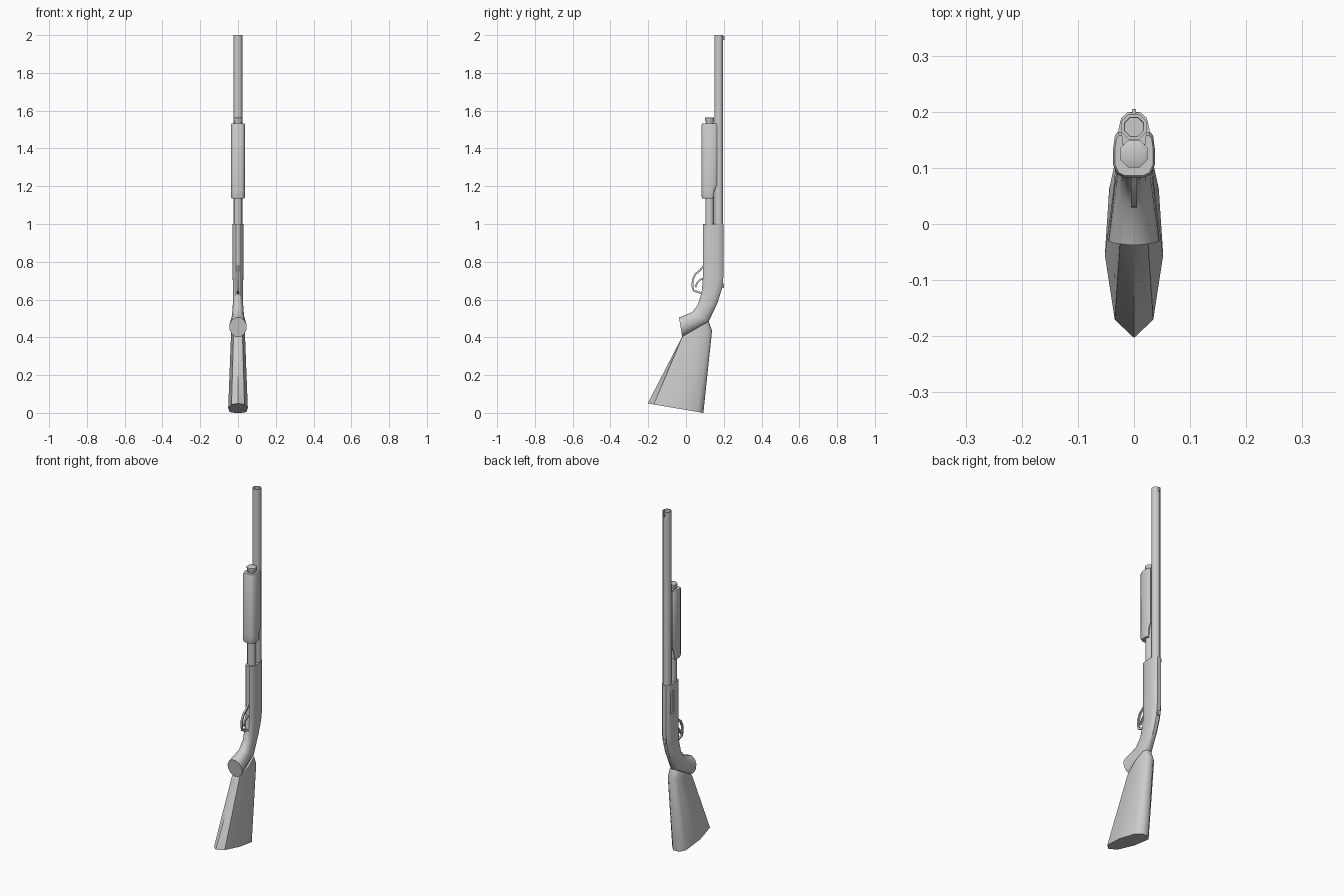
import bpy, bmesh
from math import sin, cos, pi, radians, copysign
from mathutils import Vector

if "Cube" in bpy.data.objects:
    bpy.data.objects.remove(bpy.data.objects["Cube"])


def loft(name, rings, angle=40, closed=False):
    """Skin a list of equal-length rings and cap both ends."""
    bm = bmesh.new()
    vs = [[bm.verts.new(p) for p in r] for r in rings]
    n = len(vs[0])
    pairs = list(zip(vs, vs[1:]))
    for a, b in pairs:
        for i in range(n):
            j = (i + 1) % n
            bm.faces.new((a[i], a[j], b[j], b[i]))
    bm.faces.new(vs[0])
    bm.faces.new(vs[-1])
    bmesh.ops.recalc_face_normals(bm, faces=bm.faces)
    me = bpy.data.meshes.new(name)
    bm.to_mesh(me)
    bm.free()
    ob = bpy.data.objects.new(name, me)
    bpy.context.collection.objects.link(ob)
    smooth(ob, angle)
    return ob


def smooth(ob, angle):
    ob.data.shade_smooth()
    ob.data.set_sharp_from_angle(angle=radians(angle))


def turned(name, y, prof, n=8, angle=50):
    """Solid of revolution around a vertical axis; prof = (radius, z)."""
    rings = [[(r * cos(2 * pi * (i + .5) / n), y + r * sin(2 * pi * (i + .5) / n), z)
              for i in range(n)] for r, z in prof]
    return loft(name, rings, angle)


def oval(front, back, hw, e, n=12):
    """Superellipse ring spanning front to back points in the side plane."""
    f, b = Vector((0, *front)), Vector((0, *back))
    pw = lambda v: copysign(abs(v) ** (2 / e), v)
    m = pw(cos(pi / n))
    out = []
    for i in range(n):
        t = 2 * pi * (i + .5) / n
        p = f.lerp(b, .5 + .5 * pw(sin(t)) / m)
        p.x = hw * pw(cos(t)) / m
        out.append(p)
    return out


def mirrored(half):
    """Close a half outline of (x, y...) points over x = 0."""
    return half + [(-p[0], *p[1:]) for p in reversed(half) if p[0] > 0]


def box(name, x, y, z):
    ring = lambda h: [(x[0], y[0], h), (x[1], y[0], h), (x[1], y[1], h), (x[0], y[1], h)]
    return loft(name, [ring(z[0]), ring(z[1])], 30)


def strip(name, path, hw, t):
    """Flat bar following a path in the side plane."""
    pts = [Vector(p) for p in path]
    rings = []
    for i, p in enumerate(pts):
        d = (pts[min(i + 1, len(pts) - 1)] - pts[max(i - 1, 0)]).normalized()
        o = Vector((-d.y, d.x)) * t / 2
        a, b = p + o, p - o
        rings.append([(-hw, *a), (hw, *a), (hw, *b), (-hw, *b)])
    return loft(name, rings, 40)


# barrel with hollow muzzle, and front sight
turned("barrel", .173, [(.0245, .95), (.0245, 2), (.0185, 2), (.0175, 1.6)])
box("front_sight", (-.004, .004), (.19, .205), (1.975, 1.995))

# tube under the barrel with flared cap
turned("lower_tube", .125, [(.024, .95), (.024, 1.535)])
turned("tube_cap", .125, [(.022, 1.52), (.022, 1.54), (.0265, 1.55), (.0265, 1.562), (.02, 1.565)])

# sliding fore-end, wings stepped down at the rear
rings = []
for z, top, s in [(1.135, .145, .92), (1.145, .148, 1), (1.18, .15, 1), (1.205, .164, 1),
                  (1.525, .164, 1), (1.533, .161, .92)]:
    half = [(.018, .083), (.03, .089), (.037, .105), (.037, .135), (.034, top - .006),
            (.029, top), (.023, top), (.021, .143)]
    rings.append([(x * s, .125 + (y - .125) * s, z) for x, y in mirrored(half)])
loft("fore_end", rings)

# receiver flowing into the curved grip
body = loft("receiver_and_grip", [oval(*r) for r in [
    ((.09, 1.0), (.199, 1.0), .028, 3),
    ((.09, .72), (.198, .72), .028, 3),
    ((.083, .64), (.191, .66), .027, 2.8),
    ((.064, .575), (.168, .585), .027, 2.5),
    ((.032, .533), (.12, .482), .032, 2.3),
    ((-.037, .505), (-.02, .403), .045, 2)]])

# ejection port recess on the left side
cutter = box("port_cutter", (-.05, -.02), (.148, .178), (.83, .96))
mod = body.modifiers.new("port", 'BOOLEAN')
mod.operation, mod.object, mod.solver = 'DIFFERENCE', cutter, 'EXACT'
bpy.context.view_layer.objects.active = body
bpy.ops.object.modifier_apply(modifier=mod.name)
bpy.data.objects.remove(cutter)
smooth(body, 40)

# safety catch on the back of the receiver
box("safety_catch", (-.008, .008), (.18, .2), (.66, .685))

# stock: faceted section lofted between side-view lines
section = [(0, 0), (.66, .11), (1, .5), (.85, .9), (.35, 1)]
rings = []
for f, b, hw, nose in [((-.02, .404), (.12, .485), .034, 0),
                       ((-.027, .39), (.138, .436), .037, .1),
                       ((-.203, .055), (.092, .005), .052, 1)]:
    f, b = Vector(f), Vector(b)
    half = []
    for x, u in section:
        if u == .11:
            u *= max(nose, .02)
        half.append((x * hw, *f.lerp(b, u)))
    rings.append(mirrored(half))
low = min(p[2] for r in rings for p in r)
rings[-1] = [(x, y, z - low) for x, y, z in rings[-1]]
loft("stock", rings, 46)

# trigger guard and trigger
strip("trigger_guard", [(.1, .785), (.075, .755), (.05, .735), (.036, .705), (.034, .67),
                        (.04, .648), (.062, .64), (.09, .63)], .005, .01)
strip("trigger", [(.1, .715), (.075, .705), (.06, .69), (.05, .665)], .004, .009)
